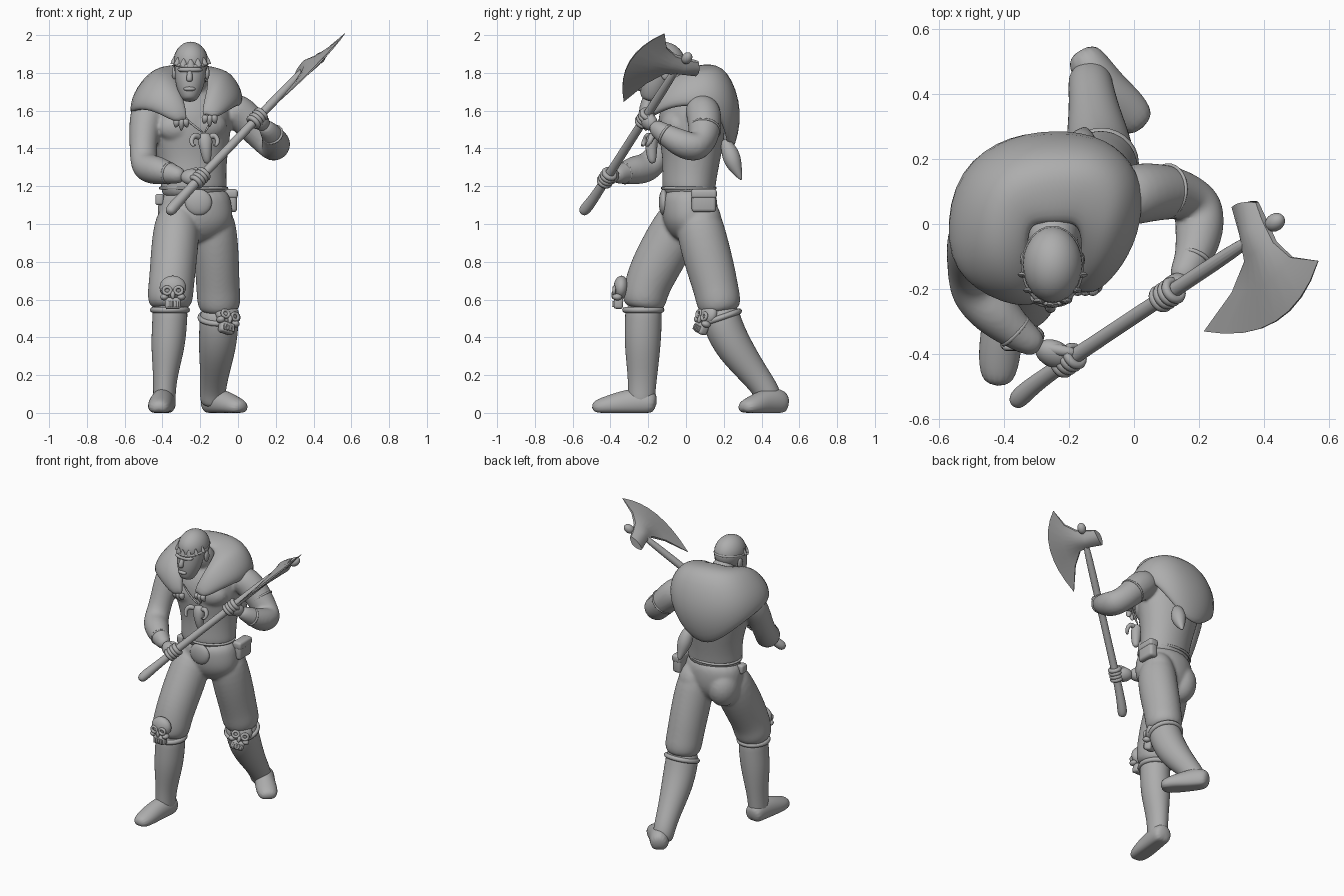
import bpy, bmesh, math
from mathutils import Vector, Matrix

if "Cube" in bpy.data.objects:
    bpy.data.objects.remove(bpy.data.objects["Cube"])
grey = bpy.data.materials.new("plain_grey")
grey.use_nodes = True
grey.diffuse_color = (0.42, 0.42, 0.42, 1)
grey.node_tree.nodes["Principled BSDF"].inputs["Base Color"].default_value = grey.diffuse_color

# Turn a bmesh into a smooth object, with sharp edges or subdivision
def finish(name, bm, level=0):
    bmesh.ops.recalc_face_normals(bm, faces=bm.faces)
    for face in bm.faces:
        face.smooth = True
    for edge in bm.edges:
        edge.smooth = level > 0 or edge.calc_face_angle(0) < 0.8
    mesh = bpy.data.meshes.new(name)
    bm.to_mesh(mesh)
    mesh.materials.append(grey)
    obj = bpy.data.objects.new(name, mesh)
    bpy.context.collection.objects.link(obj)
    if level:
        subdivision = obj.modifiers.new("subdivision", "SUBSURF")
        subdivision.levels = subdivision.render_levels = level
    return obj

# Bridge rows of points; ends are capped, joined or left open
def skin(name, loops, level=0, ends="cap"):
    bm = bmesh.new()
    grid = [[bm.verts.new(p) for p in loop] for loop in loops]
    for a, b in zip(grid, grid[1:] + (grid[:1] if ends == "join" else [])):
        for k in range(len(a) - (ends == "open")):
            n = (k + 1) % len(a)
            bm.faces.new((a[k], a[n], b[n], b[k]))
    for cap in (grid[0], grid[-1]) if ends == "cap" else ():
        bm.faces.new(cap)
    return finish(name, bm, level)

# Loft ellipses (x, y, z, radius, second radius) along a path, kept above the ground
def tube(name, rings, ref=(1, 0, 0), sides=14, level=2):
    centres, side, loops = [Vector(r[:3]) for r in rings], Vector(ref), []
    for i, r in enumerate(rings):
        along = (centres[min(i + 1, len(rings) - 1)] - centres[max(i - 1, 0)]).normalized()
        side = (side - along * side.dot(along)).normalized()
        turns = [math.tau * k / sides for k in range(sides)]
        loop = [centres[i] + side * r[3] * math.cos(a) + along.cross(side) * r[-1] * math.sin(a) for a in turns]
        loops.append([(p.x, p.y, max(p.z, 0)) for p in loop])
    return skin(name, loops, level)

# Elliptical torus around a normal
def ring(name, place, normal, wide, deep, minor):
    normal = Vector(normal).normalized()
    u = (Vector((1, 0, 0)) - normal * normal.x).normalized()
    loops = []
    for a in (math.tau * i / 28 for i in range(28)):
        out = u * math.cos(a) * wide + normal.cross(u) * math.sin(a) * deep
        loops.append([Vector(place) + out + minor * (out.normalized() * math.cos(b) + normal * math.sin(b))
                      for b in (math.tau * k / 8 for k in range(8))])
    return skin(name, loops, ends="join")

# Rotation whose local -y looks forward
def axes(forward, up=(0, 0, 1)):
    back = -Vector(forward).normalized()
    right = back.cross(Vector(up)).normalized()
    return Matrix((right, back, right.cross(back))).transposed()

# Ellipsoid by radii, or rounded box by side lengths
def solid(name, place, size, turn=Matrix.Identity(3), boxy=False):
    bm = bmesh.new()
    if boxy:
        bmesh.ops.create_cube(bm, size=1)
    else:
        bmesh.ops.create_uvsphere(bm, u_segments=24, v_segments=14, radius=1)
    bm.transform(Matrix.Translation(place) @ turn.to_4x4() @ Matrix.Diagonal((*size, 1)))
    if boxy:
        bmesh.ops.bevel(bm, geom=bm.edges[:], offset=min(size) * .3, segments=3, affect="EDGES", profile=.5)
    return finish(name, bm)

# Melt overlapping parts into one continuous skin
def fuse(name, parts):
    bm, graph = bmesh.new(), bpy.context.evaluated_depsgraph_get()
    for part in parts:
        bm.from_mesh(part.evaluated_get(graph).to_mesh())
        bpy.data.objects.remove(part)
        graph = bpy.context.evaluated_depsgraph_get()
    body = finish(name, bm)
    remesh = body.modifiers.new("remesh", "REMESH")
    remesh.mode, remesh.voxel_size, remesh.use_smooth_shade = "VOXEL", .01, True
    body.modifiers.new("soften", "SMOOTH").iterations = 6

# Torso, neck and arms
fuse("upper_body", [
    tube("torso", [(-.23, .01, 1.12, .185, .14), (-.235, .015, 1.22, .175, .14), (-.24, .03, 1.35, .187, .152), (-.25, .03, 1.48, .22, .178),
                   (-.26, .03, 1.6, .235, .175), (-.26, .04, 1.7, .19, .12), (-.25, .03, 1.78, .1, .08)], ref=(.97, .25, 0), sides=20),
    solid("right_chest", (-.325, -.095, 1.51), (.1, .06, .075), axes((.1, -1, 0))),
    solid("left_chest", (-.155, -.07, 1.52), (.1, .06, .075), axes((.4, -1, 0))),
    tube("neck", [(-.25, .05, 1.64, .1), (-.25, -.02, 1.73, .085), (-.25, -.09, 1.82, .072)]),
    tube("right_arm", [(-.43, .02, 1.65, .08), (-.48, -.03, 1.6, .1), (-.5, -.09, 1.48, .08), (-.503, -.14, 1.37, .072),
                       (-.493, -.2, 1.295, .082), (-.43, -.27, 1.285, .082), (-.36, -.335, 1.268, .056), (-.28, -.385, 1.25, .042)]),
    tube("left_arm", [(-.07, .06, 1.62, .08), (0, .095, 1.6, .1), (.08, .1, 1.52, .09), (.15, .09, 1.44, .08),
                      (.2, .06, 1.4, .082), (.205, -.02, 1.42, .082), (.18, -.12, 1.48, .055), (.13, -.185, 1.53, .042)])])
ring("right_wrist_band", (-.365, -.33, 1.269), (.7, -.65, -.15), .053, .053, .007)
ring("left_wrist_band", (.183, -.11, 1.474), (-.3, -.75, .45), .053, .053, .007)
ring("left_upper_arm_band", (.1, .1, 1.5), (.75, -.1, -.8), .081, .081, .006)

# Head and face
solid("cranium", (-.25, -.125, 1.86), (.092, .118, .105))
tube("face", [(-.25, -.14, 1.88, .088, .1), (-.252, -.16, 1.8, .087, .092), (-.255, -.175, 1.73, .077, .08),
              (-.257, -.19, 1.67, .05, .055), (-.257, -.195, 1.65, .03, .035)])
solid("brow", (-.254, -.225, 1.817), (.066, .032, .018))
tube("nose", [(-.255, -.235, 1.82, .012), (-.257, -.262, 1.775, .017), (-.257, -.255, 1.752, .018)], level=1)
solid("mouth", (-.257, -.243, 1.715), (.032, .016, .012))
for x in (-.338, -.163):
    solid("ear", (x, -.11, 1.8), (.012, .024, .036))

# Circlet with short points along the front
ring("circlet", (-.25, -.13, 1.852), (0, -.15, 1), .088, .117, .009)
for a in (i * .45 for i in range(-3, 4)):
    base = Vector((-.25 + .088 * math.sin(a), -.13 - .118 * math.cos(a), 1.852 - .018 * math.cos(a)))
    tube("circlet_point", [(*base, .022, .01), (*(base + Vector((0, 0, .022))), .014, .008), (*(base + Vector((0, 0, .04))), .003)],
         sides=8, level=0)

# Fur mantle: inner edge, crest and outer edge at stations from lapel to lapel
stations = [
    ((-.27, -.22, 1.53), (-.30, -.235, 1.54), (-.33, -.22, 1.54)), ((-.29, -.19, 1.66), (-.38, -.22, 1.69), (-.46, -.19, 1.61)),
    ((-.33, -.09, 1.76), (-.46, -.1, 1.79), (-.57, -.11, 1.6)), ((-.32, -.01, 1.79), (-.45, .11, 1.81), (-.55, .12, 1.55)),
    ((-.29, 0, 1.8), (-.34, .19, 1.82), (-.43, .21, 1.42)), ((-.23, 0, 1.8), (-.22, .21, 1.82), (-.29, .22, 1.33)),
    ((-.19, 0, 1.79), (-.11, .2, 1.81), (-.13, .23, 1.43)), ((-.17, -.02, 1.78), (-.04, .12, 1.79), (0, .165, 1.61)),
    ((-.16, -.07, 1.74), (-.06, 0, 1.78), (.01, .01, 1.63)), ((-.17, -.14, 1.66), (-.1, -.13, 1.71), (-.04, -.1, 1.61)),
    ((-.19, -.2, 1.56), (-.16, -.21, 1.57), (-.12, -.19, 1.56))]
rows = []
for inner, crest, outer in (map(Vector, station) for station in stations):
    away = Vector((crest.x + .25, crest.y - .02, 0)).normalized() * (crest - outer).length * .17
    rows.append([inner, inner.lerp(crest, .5) + Vector((0, 0, .015)), crest, crest.lerp(outer, .5) + away, outer])
mantle = skin("fur_mantle", rows, 2, "open")
thickness = mantle.modifiers.new("thickness", "SOLIDIFY")
thickness.thickness, thickness.offset = .05, 0
mantle.modifiers.move(1, 0)
for x, y, z in ((-.3, -.22, 1.56), (-.15, -.2, 1.58)):
    for i in range(-1, 2):
        tube("lapel_tuft", [(x + i * .02, y, z, .026), (x + i * .026, y - .005, z - .035, .019),
                            (x + i * .032, y + .01, z - .07 + abs(i) * .02, .003)], sides=8, level=1)
tube("hanging_tail", [(-.18, .2, 1.45, .02), (-.17, .225, 1.4, .045), (-.16, .245, 1.34, .052), (-.155, .265, 1.29, .035),
                      (-.15, .295, 1.23, .006)], sides=10)

# Trousers gathered over the boots
fuse("trousers", [
    tube("pelvis", [(-.235, .015, 1.2, .178, .14), (-.23, .02, 1.1, .2, .153), (-.225, .02, 1, .205, .145),
                    (-.225, .01, .93, .14, .1), (-.225, 0, .9, .07, .06)], sides=20),
    solid("right_seat", (-.33, .055, 1.01), (.1, .11, .13)), solid("left_seat", (-.125, .085, 1.01), (.1, .105, .13)),
    tube("right_thigh", [(-.31, .01, 1.1, .11, .12), (-.33, -.07, .94, .13, .14), (-.345, -.17, .76, .125, .135),
                         (-.355, -.21, .66, .124, .124), (-.36, -.22, .6, .125, .122), (-.36, -.23, .54, .1, .1)]),
    tube("left_thigh", [(-.14, .05, 1.1, .11, .12), (-.12, .085, .93, .125, .135), (-.11, .135, .75, .12, .13),
                        (-.105, .16, .65, .118, .122), (-.1, .175, .58, .12, .122), (-.1, .185, .52, .097, .1)])])
ring("waistband", (-.235, .015, 1.19), (0, 0, 1), .176, .14, .008)

# Boots and feet
tube("right_boot", [(-.36, -.225, .59, .1), (-.36, -.225, .5, .094, .1), (-.37, -.23, .36, .095, .1), (-.385, -.23, .2, .066, .08),
                    (-.39, -.235, .1, .061, .074), (-.39, -.235, .03, .06, .07)])
tube("left_boot", [(-.1, .17, .58, .1), (-.1, .19, .47, .108), (-.11, .255, .34, .102), (-.125, .365, .2, .076),
                   (-.135, .44, .1, .07), (-.135, .45, .03, .064)])
ring("right_boot_cuff", (-.36, -.226, .545), (0, 0, 1), .09, .096, .016)
ring("left_boot_cuff", (-.1, .187, .505), (0, -.35, 1), .1, .1, .015)
tube("right_foot", [(-.388, -.155, .045, .058, .055), (-.39, -.21, .06, .066, .08), (-.405, -.32, .05, .066, .075),
                    (-.415, -.42, .035, .068, .055), (-.42, -.5, .025, .045, .035)])
tube("left_foot", [(-.165, .535, .045, .05, .055), (-.135, .48, .06, .066, .08), (-.08, .41, .05, .066, .075),
                   (-.02, .35, .035, .07, .055), (.03, .295, .025, .05, .035)], ref=(.8, .6, 0))

# Axe shaft with a flared butt, gripped by both hands
butt, tip = Vector((-.37, -.53, 1.07)), Vector((.43, 0, 1.9))
shaft = (tip - butt).normalized()
tube("axe_shaft", [(-.365, -.555, 1.055, .015), (-.36, -.54, 1.07, .034), (-.31, -.495, 1.125, .028),
                   (*butt.lerp(tip, .2), .024), (*butt.lerp(tip, .6), .023), (*butt.lerp(tip, .95), .025)])
solid("axe_shaft_knob", (.433, .005, 1.878), (.027, .036, .027), axes(-shaft))
for name, wrist, at in (("right", Vector((-.3, -.375, 1.255)), .21), ("left", Vector((.14, -.175, 1.525)), .59)):
    grip = butt.lerp(tip, at)
    thumb = grip + shaft * .05
    solid(name + "_palm", wrist.lerp(grip, .55), (.038, .06, .046), axes(grip - wrist, shaft))
    for i in range(4):
        ring(name + "_finger", grip + shaft * (i - 1.5) * .021, shaft, .03, .03, .014)
    tube(name + "_thumb", [(*wrist, .02), (*(wrist.lerp(thumb, .6) + Vector((0, 0, .02))), .019), (*thumb, .014)], level=1)

# Axe head: lens-shaped sections from poll to cutting edge
eye, blade = Vector((.37, -.04, 1.835)), Vector((.373, -.9, .22))
blade = (blade - shaft * blade.dot(shaft)).normalized()
loops = []
for low, middle, high, half in [((-.035, -.118), (.02, -.11), (.065, -.088), .022), ((-.045, -.03), (.005, -.02), (.065, -.03), .036),
                                ((-.07, .05), (0, .05), (.07, .05), .03), ((-.17, .11), (-.02, .15), (.11, .12), .021),
                                ((-.342, .163), (-.05, .264), (.207, .177), .004)]:
    fronts, backs = [], []
    for s in (k / 8 for k in range(9)):
        weights = ((1 - s) * (1 - 2 * s), 4 * s * (1 - s), s * (2 * s - 1))
        d, b = (sum(w * p[j] for w, p in zip(weights, (low, middle, high))) for j in range(2))
        bulge = shaft.cross(blade) * half * (.3 + .7 * math.sin(math.pi * s))
        fronts.append(eye + shaft * d + blade * b + bulge)
        backs.insert(0, eye + shaft * d + blade * b - bulge)
    loops.append(fronts + backs)
skin("axe_head", loops)

# Skull knee guards
for name, place, forward, up in (("right_knee_skull", (-.345, -.355, .635), (0, -1, .05), (0, 0, 1)),
                                 ("left_knee_skull", (-.055, .1, .5), (.5, -.8, .25), (.15, .3, 1))):
    turn = axes(forward, up)
    at = lambda *offset: Vector(place) + turn @ Vector(offset)
    solid(name + "_cranium", at(0, .01, .03), (.07, .04, .062), turn)
    solid(name + "_jaw", at(0, 0, -.055), (.085, .05, .06), turn, True)
    solid(name + "_nose", at(0, -.028, -.012), (.012, .012, .022), turn)
    for s in (-1, 1):
        ring(name + "_eye_rim", at(s * .03, -.026, .012), forward, .02, .018, .009)
        solid(name + "_cheek", at(s * .045, -.008, -.022), (.022, .026, .018), turn)
    for i in range(4):
        solid(name + "_tooth", at((i - 1.5) * .017, -.026, -.06), (.013, .012, .032), turn, True)

# Horned skull pendant on its cords
tube("pendant_skull", [(-.18, -.165, 1.48, .03), (-.175, -.18, 1.45, .045, .035), (-.17, -.185, 1.4, .034),
                       (-.165, -.18, 1.34, .025), (-.163, -.175, 1.32, .012)], sides=10)
for s in (-1, 1):
    horn = ((.02, 0, 1.455, .02), (.055, -.01, 1.475, .02), (.075, -.025, 1.44, .016), (.06, -.04, 1.41, .01), (.045, -.045, 1.42, .003))
    tube("pendant_horn", [(-.177 + s * u, v - .18 + s * .2 * u, z, r) for u, v, z, r in horn], ref=(0, 0, 1), sides=8)
    tube("pendant_cord", [(-.178, -.17, 1.48, .007), (-.2 + s * .05, -.175, 1.53, .007), (-.21 + s * .1, -.165, 1.6, .007)], sides=6)

# Belt buckle and pouches
solid("belt_buckle", (-.21, -.118, 1.115), (.072, .026, .07))
solid("left_pouch", (-.035, .095, 1.12), (.06, .13, .115), boxy=True)
solid("left_pouch_flap", (-.034, .095, 1.16), (.066, .136, .05), boxy=True)
solid("right_pouch", (-.415, -.02, 1.13), (.045, .06, .06), boxy=True)
